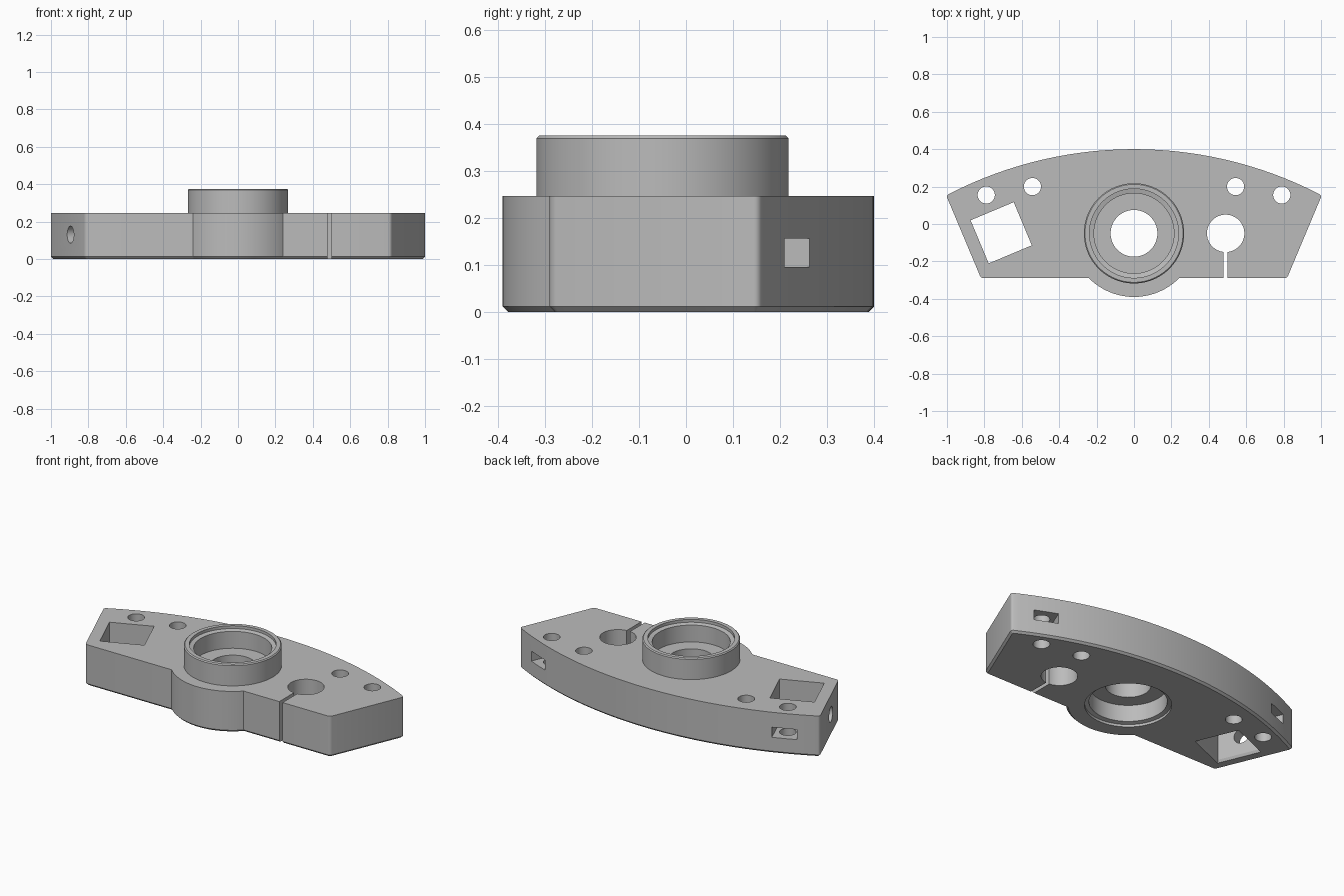
import bpy, bmesh
from math import sin, cos, pi, sqrt, atan2, asin
from mathutils import Matrix, Vector

if "Cube" in bpy.data.objects:
    bpy.data.objects.remove(bpy.data.objects["Cube"])

grey = bpy.data.materials.new("plain_grey")
grey.use_nodes = True
grey.diffuse_color = (0.5, 0.5, 0.5, 1)
grey.node_tree.nodes["Principled BSDF"].inputs["Base Color"].default_value = (0.5, 0.5, 0.5, 1)

TOP, BORE_Y = 0.247, -0.05
ARC_R, ARC_Y = 2.163, -1.763
END_TILT = -0.397            # slant of the end faces


def make(name, bm):
    bmesh.ops.recalc_face_normals(bm, faces=bm.faces)
    mesh = bpy.data.meshes.new(name)
    bm.to_mesh(mesh)
    bm.free()
    mesh.materials.append(grey)
    ob = bpy.data.objects.new(name, mesh)
    bpy.context.collection.objects.link(ob)
    return ob


def loft(name, sections):
    """Closed solid through equal-length rings of points."""
    bm = bmesh.new()
    rings = [[bm.verts.new(p) for p in s] for s in sections]
    for a, b in zip(rings, rings[1:]):
        for i in range(len(a)):
            j = (i + 1) % len(a)
            bm.faces.new((a[i], a[j], b[j], b[i]))
    bm.faces.new(rings[0])
    bm.faces.new(rings[-1])
    return make(name, bm)


def turned(name, x, y, profile, n=64):
    """Solid of revolution about z from (radius, height) pairs."""
    return loft(name, [[(x + r * cos(2 * pi * i / n), y + r * sin(2 * pi * i / n), z)
                        for i in range(n)] for r, z in profile])


def box(name, centre, size, turn=0):
    bm = bmesh.new()
    bmesh.ops.create_cube(bm, size=1)
    bm.transform(Matrix.Translation(centre) @ Matrix.Rotation(turn, 4, 'Z')
                 @ Matrix.Diagonal((*size, 1)))
    return make(name, bm)


def combine(target, tool, operation='DIFFERENCE'):
    mod = target.modifiers.new("combine", 'BOOLEAN')
    mod.operation, mod.solver, mod.object = operation, 'EXACT', tool
    bpy.context.view_layer.update()
    graph = bpy.context.evaluated_depsgraph_get()
    mesh = bpy.data.meshes.new_from_object(target.evaluated_get(graph))
    target.modifiers.clear()
    target.data = mesh
    bpy.data.objects.remove(tool)


# Plate outline: curved back, slanted ends, round bulge at the front
span = asin(1.004 / ARC_R)
outline = []
for i in range(49):
    a = span * (1 - i / 24)
    outline.append((ARC_R * sin(a), ARC_Y + ARC_R * cos(a)))
outline.append((-0.818, -0.29))
bulge = atan2(0.241, 0.24)
for i in range(25):
    a = bulge * (i / 12 - 1)
    outline.append((0.34 * sin(a), BORE_Y - 0.34 * cos(a)))
outline.append((0.818, -0.29))

body = loft("clamp_plate", [[(x, y, z) for x, y in outline] for z in (0, TOP)])

# Rounded end corners, then a chamfer round the underside
bm = bmesh.new()
bm.from_mesh(body.data)
corners = [e for e in bm.edges
           if abs(e.verts[0].co.z - e.verts[1].co.z) > 0.1 and abs(e.verts[0].co.x) > 0.8
           and e.calc_face_angle(0) > 0.5]
bmesh.ops.bevel(bm, geom=corners, offset=0.014, segments=4, profile=0.5, affect='EDGES')
rim = [e for e in bm.edges if all(v.co.z < 0.001 for v in e.verts)]
bmesh.ops.bevel(bm, geom=rim, offset=0.012, segments=1, affect='EDGES')
bm.to_mesh(body.data)
bm.free()

# Raised bearing collar
combine(body, turned("collar", 0, BORE_Y, [(0.268, 0.2), (0.268, 0.369), (0.262, 0.375)], 96), 'UNION')

# Bearing seats above and below a central web, with stepped mouths
combine(body, turned("upper_seat", 0, BORE_Y,
                     [(0.214, 0.25), (0.214, 0.352), (0.238, 0.358), (0.238, 0.4)], 96))
combine(body, turned("lower_seat", 0, BORE_Y,
                     [(0.238, -0.05), (0.238, 0.015), (0.214, 0.021), (0.214, 0.122)], 96))
combine(body, turned("centre_hole", 0, BORE_Y, [(0.125, 0.05), (0.125, 0.3)]))

# Clamp hole and its slit
combine(body, turned("clamp_hole", 0.49, BORE_Y, [(0.1, -0.1), (0.1, 0.5)]))
combine(body, box("clamp_slit", (0.49, -0.25, 0.15), (0.022, 0.36, 0.5)))

# Bolt holes and nut pockets on both sides
for side in (-1, 1):
    for x, y in ((0.79, 0.155), (0.543, 0.2)):
        combine(body, turned("bolt_hole", side * x, y, [(0.046, -0.1), (0.046, 0.5)], 40))
    out = Vector((side * 0.79, 0.155 - ARC_Y, 0)).normalized()
    centre = Vector((side * 0.79, 0.155, 0.126)) + out * 0.065
    combine(body, box("nut_pocket", centre, (0.14, 0.27, 0.061), -atan2(out.x, out.y)))

# Tilted square window, flared at the underside
turn = Matrix.Rotation(END_TILT + pi / 2 + pi / 4 + 2 * abs(END_TILT), 4, 'Z')
window = []
for half, z in ((0.145, -0.02), (0.125, 0.015), (0.125, 0.5)):
    window.append([Vector((-0.71, -0.047, z)) + turn @ Vector((half * sqrt(2) * cos(k * pi / 2),
                   half * sqrt(2) * sin(k * pi / 2), 0)) for k in range(4)])
combine(body, loft("window", window))

# Screw hole through the end face into the window
screw = turned("screw_hole", 0, 0, [(0.046, -0.12), (0.046, 0.12)], 40)
screw.data.transform(Matrix.Translation((-0.895, -0.105, 0.13))
                     @ Matrix.Rotation(-END_TILT, 4, 'Z') @ Matrix.Rotation(pi / 2, 4, 'Y'))
combine(body, screw)

# Smooth the curved walls, keep the edges sharp
bpy.context.view_layer.objects.active = body
body.select_set(True)
bpy.ops.object.shade_smooth_by_angle(angle=0.45)
